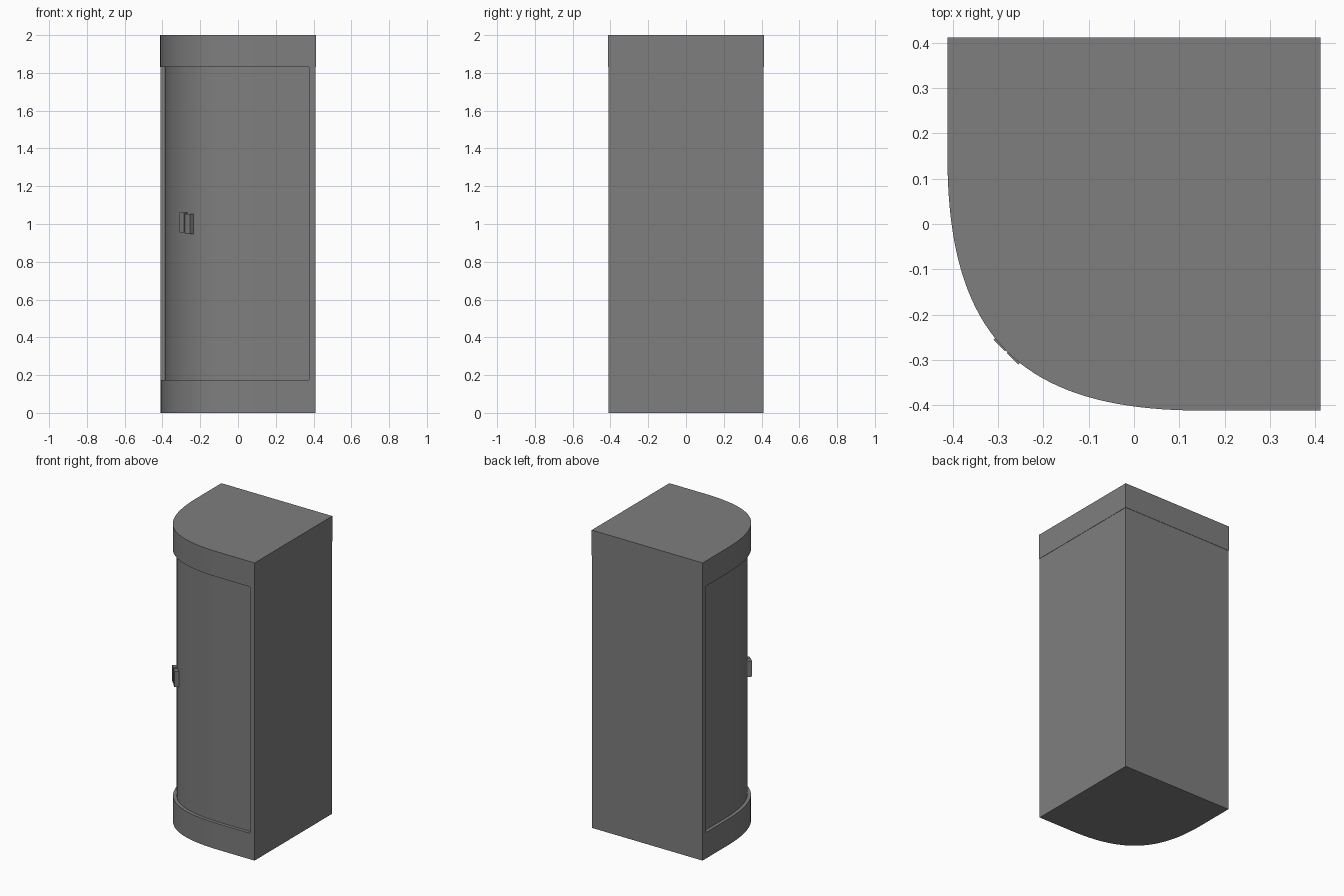
import bpy
import bmesh
import math
from mathutils import Matrix, Vector

cube = bpy.data.objects.get("Cube")
if cube:
    bpy.data.objects.remove(cube, do_unlink=True)

HALF = 0.41         # half of the square footprint
WALL = 0.035        # thickness of the two straight walls
INNER = HALF - WALL
TRAY_TOP, WALL_TOP, TOP = 0.175, 1.83, 2.0

grey = bpy.data.materials.new("grey")
grey.use_nodes = True
COLOUR = (0.21, 0.21, 0.21, 1)
grey.diffuse_color = COLOUR
grey.node_tree.nodes["Principled BSDF"].inputs["Base Color"].default_value = COLOUR


def front_curve(inset=0.0, half=HALF, end=INNER, steps=40):
    """Rounded front corner, from the left wall end to the right wall end."""
    start, handle = 0.15, -0.25
    p = [Vector(c) for c in ((-half, start), (-half, handle), (handle, -half), (start, -half))]
    points = [Vector((-half + inset, end))]
    for i in range(steps + 1):
        t = i / steps
        s = 1 - t
        pos = s**3 * p[0] + 3*s*s*t * p[1] + 3*s*t*t * p[2] + t**3 * p[3]
        tangent = s*s * (p[1] - p[0]) + 2*s*t * (p[2] - p[1]) + t*t * (p[3] - p[2])
        tangent.normalize()
        points.append(pos + inset * Vector((-tangent.y, tangent.x)))
    points.append(Vector((end, -half + inset)))
    return points


def finish(name, bm):
    bmesh.ops.recalc_face_normals(bm, faces=bm.faces)
    mesh = bpy.data.meshes.new(name)
    bm.to_mesh(mesh)
    bm.free()
    mesh.materials.append(grey)
    obj = bpy.data.objects.new(name, mesh)
    bpy.context.collection.objects.link(obj)
    return obj


def raise_faces(bm, faces, height):
    """Extrude faces upward and return the raised copies."""
    out = bmesh.ops.extrude_face_region(bm, geom=faces, use_keep_orig=True)["geom"]
    bmesh.ops.translate(bm, verts=[g for g in out if isinstance(g, bmesh.types.BMVert)],
                        vec=(0, 0, height))
    return [g for g in out if isinstance(g, bmesh.types.BMFace)]


def prism(name, outline, bottom, top):
    bm = bmesh.new()
    face = bm.faces.new([bm.verts.new((p.x, p.y, bottom)) for p in outline])
    raise_faces(bm, [face], top - bottom)
    return finish(name, bm)


# Tray and the two straight walls, one piece
bm = bmesh.new()
rim = [bm.verts.new((p.x, p.y, 0)) for p in front_curve()]
corners = [bm.verts.new((x, y, 0)) for x, y in ((HALF, -HALF), (HALF, HALF), (-HALF, HALF))]
inner = bm.verts.new((INNER, INNER, 0))
tray = bm.faces.new(rim + [inner])
wall = bm.faces.new([rim[-1]] + corners + [rim[0], inner])
raised = raise_faces(bm, [tray, wall], TRAY_TOP)
wall_top = [f for f in raised if max(v.co.x for v in f.verts) > INNER + 0.01]
top_faces = raise_faces(bm, wall_top, WALL_TOP - TRAY_TOP)
bmesh.ops.delete(bm, geom=wall_top, context='FACES_ONLY')
finish("tray_and_walls", bm)

# Curved door, set back from the tray edge
prism("curved_door", front_curve(0.022) + front_curve(0.042)[::-1], TRAY_TOP, WALL_TOP)

# Roof cap, a hair wider than the walls
EDGE = HALF + 0.002
cap = front_curve(half=EDGE, end=EDGE) + [Vector((EDGE, EDGE))]
prism("roof_cap", cap, WALL_TOP, TOP)

# Pair of pull handles on the rounded corner
for name, side, z in (("left_handle", 1, 1.001), ("right_handle", -1, 1.007)):
    bm = bmesh.new()
    bmesh.ops.create_cube(bm, size=1)
    bmesh.ops.scale(bm, vec=(0.036, 0.03, 0.106), verts=bm.verts)
    bmesh.ops.translate(bm, vec=(side * 0.021, -0.385, z), verts=bm.verts)
    bmesh.ops.rotate(bm, cent=(0, 0, 0), verts=bm.verts,
                     matrix=Matrix.Rotation(-math.pi / 4, 3, 'Z'))
    finish(name, bm)

# Smooth the curved parts, keep the edges sharp
for obj in bpy.context.scene.objects:
    if obj.type == 'MESH':
        obj.select_set(True)
        bpy.context.view_layer.objects.active = obj
bpy.ops.object.shade_smooth_by_angle(angle=math.radians(30))
